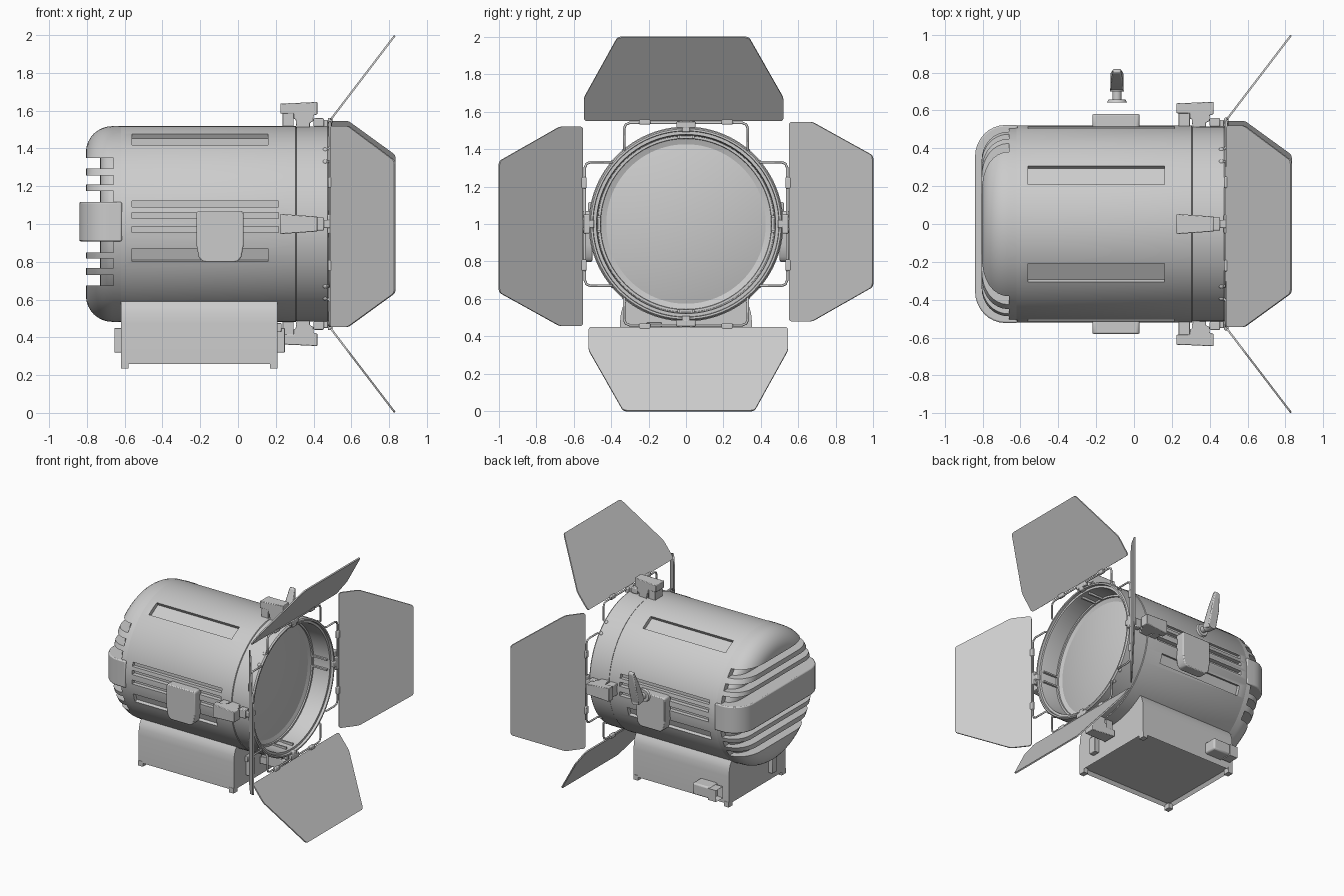
import bpy, bmesh, math
from mathutils import Vector, Matrix

if "Cube" in bpy.data.objects:
    bpy.data.objects.remove(bpy.data.objects["Cube"])

AX = (0, 0, 1)          # lamp axis runs along x at this height


def make(name, bm, loc=(0, 0, 0), rx=0.0, smooth=True, bevel=0.0):
    bmesh.ops.recalc_face_normals(bm, faces=bm.faces)
    me = bpy.data.meshes.new(name)
    bm.to_mesh(me)
    bm.free()
    ob = bpy.data.objects.new(name, me)
    bpy.context.collection.objects.link(ob)
    ob.location = loc
    ob.rotation_euler = (rx, 0, 0)
    bpy.ops.object.select_all(action='DESELECT')
    ob.select_set(True)
    bpy.context.view_layer.objects.active = ob
    if bevel:
        b = ob.modifiers.new("bevel", 'BEVEL')
        b.width, b.segments, b.limit_method = bevel, 2, 'ANGLE'
    if smooth:
        bpy.ops.object.shade_smooth_by_angle(angle=math.radians(35))
    return ob


def lathe(profile, n=96):
    """Revolve (x, radius) points about the x axis."""
    bm = bmesh.new()
    rings = []
    for x, r in profile:
        if r == 0:
            rings.append([bm.verts.new((x, 0, 0))] * n)
        else:
            rings.append([bm.verts.new((x, r * math.cos(2 * math.pi * i / n), r * math.sin(2 * math.pi * i / n)))
                          for i in range(n)])
    for a, b in zip(rings, rings[1:]):
        for i in range(n):
            j = (i + 1) % n
            bm.faces.new(list(dict.fromkeys((a[i], a[j], b[j], b[i]))))
    return bm


def add_box(bm, x0, x1, y0, y1, z0, z1, rx=0.0):
    m = Matrix.Rotation(rx, 4, 'X') @ Matrix.Translation(((x0 + x1) / 2, (y0 + y1) / 2, (z0 + z1) / 2)) \
        @ Matrix.Diagonal((x1 - x0, y1 - y0, z1 - z0, 1))
    bmesh.ops.create_cube(bm, size=1, matrix=m)


def box(*a, **k):
    bm = bmesh.new()
    add_box(bm, *a, **k)
    return bm


def prism(points, axis, lo, hi):
    """Extrude a 2D outline along an axis (outline uses the other two axes in order)."""
    bm = bmesh.new()
    def put(p, d):
        c = list(p)
        c.insert(axis, d)
        return bm.verts.new(c)
    a = [put(p, lo) for p in points]
    b = [put(p, hi) for p in points]
    bm.faces.new(a)
    bm.faces.new(b)
    for i in range(len(a)):
        j = (i + 1) % len(a)
        bm.faces.new((a[i], a[j], b[j], b[i]))
    return bm


def cut(ob, cutter_bm):
    c = make("cutter", cutter_bm, ob.location, smooth=False)
    c.hide_render = True
    m = ob.modifiers.new("cut", 'BOOLEAN')
    m.operation, m.object, m.solver = 'DIFFERENCE', c, 'EXACT'
    bpy.context.view_layer.objects.active = ob
    bpy.ops.object.modifier_apply(modifier=m.name)
    bpy.data.objects.remove(c)
    bpy.ops.object.select_all(action='DESELECT')
    ob.select_set(True)
    bpy.ops.object.shade_smooth_by_angle(angle=math.radians(35))


def tube(name, pts, r, loc, rx):
    cu = bpy.data.curves.new(name, 'CURVE')
    cu.dimensions, cu.bevel_depth, cu.bevel_resolution, cu.use_fill_caps = '3D', r, 2, True
    sp = cu.splines.new('POLY')
    sp.points.add(len(pts) - 1)
    for p, q in zip(sp.points, pts):
        p.co = (*q, 1)
    ob = bpy.data.objects.new(name, cu)
    bpy.context.collection.objects.link(ob)
    ob.location, ob.rotation_euler = loc, (rx, 0, 0)


# main drum with recessed panels and cooling slits
body = make("drum_housing", lathe([(-.63, 0), (-.63, .515), (-.62, .52), (.305, .52), (.31, .512), (.31, 0)]), AX)
cb = bmesh.new()
for side in (-1, 1):
    add_box(cb, -.56, .16, -.057, .057, .49, .6, rx=side * math.radians(30))
    add_box(cb, -.56, .16, -.037, .037, .493, .6, rx=side * math.radians(108.5))
    for z in (.105, .045, -.03):
        y0, y1 = sorted((side * .485, side * .6))
        add_box(cb, -.56, .215, y0, y1, z - .016, z + .016)
cut(body, cb)

# front collar, open at the lens end
make("front_collar", lathe([(.31, .45), (.31, .516), (.475, .516), (.485, .508), (.485, .497), (.465, .495),
                            (.465, .478), (.45, .475), (.315, .47), (.31, .45)]), AX)
# dished lens
make("lens", lathe([(.315, .475), (.33, .475), (.33, .457), (.32, .455)] +
                   [(.22 + .1 * (r / .455) ** 1.6, r) for r in (.4, .3, .2, .1, 0)]), AX)

# slotted rear cap over an inner core
cap = make("rear_cap", lathe([(-.615, 0), (-.615, .52)] +
                             [(-.665 - .14 * math.sin(t * math.pi / 16), .38 + .138 * math.cos(t * math.pi / 16))
                              for t in range(9)] + [(-.805, 0)]), AX)
cb = bmesh.new()
for z0, z1 in ((.116, .175), (.208, .257), (.295, .35)):
    add_box(cb, -.9, -.66, -.6, .6, z0, z1)
    add_box(cb, -.9, -.66, -.6, .6, -z1 + .025, -z0 + .025)
cut(cap, cb)
make("rear_core", lathe([(-.62, .48), (-.65, .478)] +
                        [(-.655 - .075 * math.sin(t * math.pi / 12), .38 + .095 * math.cos(t * math.pi / 12))
                         for t in range(7)] + [(-.73, 0)]), AX)
# raised rear band
arc = [(-.68 - .16 * math.sin(t * math.pi / 16), .355 + .168 * math.cos(t * math.pi / 16)) for t in range(9)]
band = [(-.615, .523)] + arc
make("rear_band", prism(band + [(x, -y) for x, y in reversed(band)], 2, -.092, .117), AX, bevel=.008)

# barn doors, wire frames and clamps, four times around the axis
for k in range(4):
    rx = k * math.pi / 2
    bm = bmesh.new()
    outline = [(-.545, 0), (.52, 0), (.52, .27), (.335, 1), (-.365, 1), (-.545, .27)]
    f = bm.faces.new([bm.verts.new((.49 + .34 * s, t, .552 + .445 * s)) for t, s in outline])
    bmesh.ops.bevel(bm, geom=bm.verts[:], offset=.018, segments=3, affect='VERTICES', profile=.5)
    door = make("barn_door", bm, AX, rx, smooth=False)
    m = door.modifiers.new("thickness", 'SOLIDIFY')
    m.thickness, m.offset = .01, 0

    half = [(.46, .325, .385), (.487, .33, .405), (.487, .33, .51), (.487, .321, .531), (.487, .30, .54)]
    tube("door_wire", half + [(x, -y, z) for x, y, z in reversed(half)], .007, AX, rx)
    for s in (-1, 1):
        bm = bmesh.new()
        bmesh.ops.create_uvsphere(bm, u_segments=12, v_segments=8, radius=.015,
                                  matrix=Matrix.Translation((.462, s * .327, .39)))
        make("wire_eyelet", bm, AX, rx)
        make("door_hinge", box(.476, .5, s * .22 - .03, s * .22 + .03, .53, .562), AX, rx, bevel=.006)
        make("inner_rail", box(.33, .45, s * .04 - .006, s * .04 + .006, .455, .48), AX, rx, smooth=False)

    side = [(.225, .585), (.225, .638), (.29, .64), (.42, .646), (.42, .58), (.40, .575), (.40, .545),
            (.38, .535), (.38, .505), (.31, .505), (.305, .555), (.295, .555), (.295, .585)]
    bm = prism(side, 1, -.053, .053)
    for v in bm.verts:
        v.co.y *= 1 - 1.3 * (v.co.x - .225)
    make("clamp_body", bm, AX, rx, bevel=.004)
    make("clamp_foot", box(.235, .295, -.045, .045, .51, .59), AX, rx, bevel=.004)
    make("clamp_nose", box(.40, .455, -.035, .035, .515, .56), AX, rx, bevel=.006)
    make("clamp_hook", box(.45, .497, -.022, .022, .49, .55), AX, rx, bevel=.006)
    make("wire_bracket", box(.474, .498, -.05, .05, .512, .548), AX, rx, bevel=.005)

# side pivot pads
shield = [(-.22, 1.06), (-.21, 1.07), (.02, 1.07), (.03, 1.06), (.03, .89), (.018, .825), (0, .803), (-.02, .798),
          (-.17, .798), (-.19, .803), (-.208, .825), (-.22, .89)]
for s in (-1, 1):
    make("pivot_pad", prism(shield, 1, s * .5, s * .58), bevel=.01)

# detached locking lever
def cyl(name, r0, r1, y0, y1, x, z):
    bm = bmesh.new()
    bmesh.ops.create_cone(bm, cap_ends=True, segments=32, radius1=r0, radius2=r1, depth=y1 - y0,
                          matrix=Matrix.Translation((x, (y0 + y1) / 2, z)) @ Matrix.Rotation(-math.pi / 2, 4, 'X'))
    make(name, bm)
cyl("lever_washer", .052, .045, .643, .658, -.09, 1.09)
cyl("lever_stem", .024, .024, .655, .71, -.09, 1.09)
cyl("lever_hub", .036, .034, .70, .765, -.09, 1.09)
bm = prism([(.70, 1.07), (.76, 1.06), (.775, 1.11), (.80, 1.2), (.82, 1.32), (.81, 1.335), (.795, 1.33),
            (.75, 1.22), (.71, 1.13)], 0, -.035, .035)
for v in bm.verts:
    v.co.x = -.09 + v.co.x * (1 - .4 * max(0, v.co.z - 1.2) / .13)
make("lever_handle", bm, bevel=.01)

# pedestal box with recessed bottom
half = [(.352, .26), (.352, .475), (.347, .525), (.335, .565), (.31, .6)]
bm = prism(half + [(-y, z) for y, z in reversed(half)], 0, -.62, .21)
bm.faces.ensure_lookup_table()
bmesh.ops.recalc_face_normals(bm, faces=bm.faces)
bottom = [f for f in bm.faces if f.normal.z < -.9]
bmesh.ops.inset_region(bm, faces=bottom, thickness=.025, depth=0)
bmesh.ops.translate(bm, verts=bottom[0].verts[:], vec=(0, 0, .025))
make("pedestal", bm)
for x in (-.6, .19):
    for y in (-.33, .33):
        make("pedestal_foot", box(x - .02, x + .02, y - .025, y + .025, .235, .275), smooth=False)
# end tabs and power socket
make("rear_tab", box(-.655, -.61, -.2, -.14, .32, .45), bevel=.004)
make("front_tab", box(.2, .248, -.2, -.14, .32, .45), bevel=.004)
make("front_tab_head", box(.2, .23, -.21, -.13, .43, .475), bevel=.004)
make("power_socket", box(-.52, -.37, .34, .45, .31, .40), bevel=.012)
bm = box(-.58, -.51, .37, .455, .305, .395)
end = [f for f in bm.faces if f.calc_center_median().x < -.57]
bmesh.ops.inset_region(bm, faces=end, thickness=.015, depth=0)
bmesh.ops.translate(bm, verts=end[0].verts[:], vec=(.04, 0, 0))
make("power_plug", bm)
